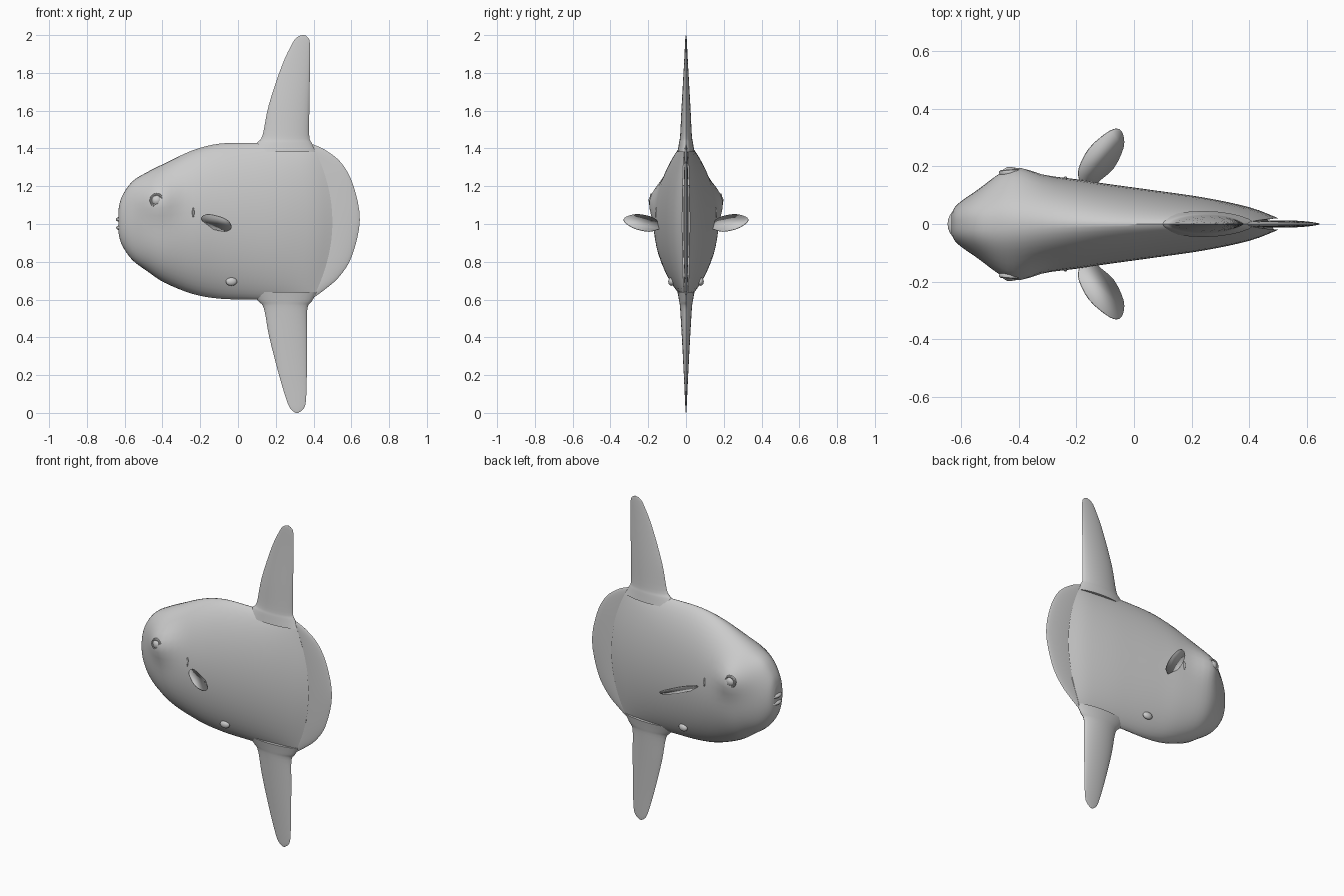
import bpy
import bmesh
import math
from mathutils import Vector

cube = bpy.data.objects.get("Cube")
if cube:
    bpy.data.objects.remove(cube, do_unlink=True)

skin = bpy.data.materials.new("grey skin")
skin.use_nodes = True
GREY = (0.6, 0.6, 0.6, 1)
skin.diffuse_color = GREY
skin.node_tree.nodes["Principled BSDF"].inputs["Base Color"].default_value = GREY


def finish(name, bm, angle=40):
    bmesh.ops.recalc_face_normals(bm, faces=bm.faces)
    mesh = bpy.data.meshes.new(name)
    bm.to_mesh(mesh)
    bm.free()
    mesh.materials.append(skin)
    ob = bpy.data.objects.new(name, mesh)
    bpy.context.collection.objects.link(ob)
    bpy.ops.object.select_all(action="DESELECT")
    ob.select_set(True)
    bpy.context.view_layer.objects.active = ob
    bpy.ops.object.shade_smooth_by_angle(angle=math.radians(angle))
    return ob


def resample(rows, steps):
    """Smooth curve through a table of stations."""
    rows = [Vector(r) for r in rows]
    out = []
    for i in range(len(rows) - 1):
        a, b = rows[i], rows[i + 1]
        before, after = rows[max(i - 1, 0)], rows[min(i + 2, len(rows) - 1)]
        for s in range(steps):
            t = s / steps
            out.append(0.5 * (2 * a + (b - before) * t
                              + (2 * before - 5 * a + 4 * b - after) * t ** 2
                              + (3 * a - before - 3 * b + after) * t ** 3))
    return out + [rows[-1]]


def loft(name, rings, angle=40):
    bm = bmesh.new()
    loops = [[bm.verts.new(p) for p in ring] for ring in rings]
    n = len(loops[0])
    for a, b in zip(loops, loops[1:]):
        for k in range(n):
            bm.faces.new((a[k], a[(k + 1) % n], b[(k + 1) % n], b[k]))
    bm.faces.new(loops[0])
    bm.faces.new(loops[-1])
    return finish(name, bm, angle)


def ellipsoid(name, centre, radii, tilt=0):
    bm = bmesh.new()
    bmesh.ops.create_uvsphere(bm, u_segments=20, v_segments=12, radius=1)
    for v in bm.verts:
        v.co = Vector(c * r for c, r in zip(v.co, radii))
    ob = finish(name, bm)
    ob.location = centre
    ob.rotation_euler.z = tilt
    return ob


# Body: x, rearward bow, top, bottom, half width, section power
stations = [
    (-0.632, 0, 1.08, 0.95, 0.035, 0.7),
    (-0.615, 0, 1.145, 0.89, 0.065, 0.75),
    (-0.56, 0, 1.225, 0.81, 0.105, 0.8),
    (-0.48, 0, 1.275, 0.75, 0.15, 0.9),
    (-0.39, 0, 1.32, 0.69, 0.17, 1.0),
    (-0.24, 0, 1.39, 0.63, 0.16, 1.15),
    (-0.1, 0, 1.425, 0.605, 0.14, 1.25),
    (0.06, 0, 1.43, 0.6, 0.118, 1.3),
    (0.2, 0.04, 1.428, 0.598, 0.092, 1.3),
    (0.32, 0.08, 1.425, 0.598, 0.058, 1.2),
    (0.395, 0.105, 1.415, 0.605, 0.02, 0.8),
]


def body_ring(row, n=48):
    x, bow, top, bottom, w, power = row
    ring = []
    for k in range(n):
        a = 2 * math.pi * k / n
        s = math.sin(a)
        z = (top + bottom) / 2 + (top - bottom) / 2 * math.cos(a)
        y = w * abs(s) ** power
        # Brow and cheek swelling around the eyes
        y += 0.045 * abs(s) * math.exp(-((x + 0.42) / 0.09) ** 2 - ((z - 1.14) / 0.1) ** 2)
        ring.append((x + bow * s * s, math.copysign(y, s) if abs(s) > 1e-6 else 0, z))
    return ring


loft("body", [body_ring(r) for r in resample(stations, 4)])


def fin(name, rows, n=24):
    """Upright fin from rows of height, front x, back x, half thickness."""
    rings = []
    for z, x0, x1, h in resample(rows, 4):
        ring = []
        for k in range(n):
            a = 2 * math.pi * k / n
            s = math.sin(a)
            ring.append((x0 + (x1 - x0) * (1 - math.cos(a)) / 2, h * s * abs(s) ** 0.3, z))
        rings.append(ring)
    loft(name, rings)


fin("dorsal_fin", [
    (1.38, 0.06, 0.42, 0.045), (1.43, 0.1, 0.39, 0.037), (1.47, 0.13, 0.377, 0.031),
    (1.63, 0.163, 0.378, 0.023), (1.84, 0.233, 0.381, 0.011), (1.96, 0.29, 0.38, 0.005),
    (1.99, 0.315, 0.368, 0.003), (2.0, 0.34, 0.35, 0.001)])
fin("anal_fin", [
    (0.64, 0.06, 0.42, 0.045), (0.59, 0.11, 0.39, 0.036), (0.55, 0.138, 0.367, 0.031),
    (0.4, 0.166, 0.366, 0.022), (0.19, 0.22, 0.364, 0.011), (0.06, 0.26, 0.359, 0.005),
    (0.02, 0.28, 0.345, 0.003), (0.0, 0.305, 0.318, 0.001)])
fin("tail_fin", [
    (0.6, 0.34, 0.385, 0.003), (0.65, 0.33, 0.455, 0.008), (0.72, 0.34, 0.535, 0.01),
    (0.83, 0.36, 0.603, 0.012), (1.02, 0.37, 0.645, 0.013), (1.2, 0.36, 0.612, 0.012),
    (1.32, 0.34, 0.55, 0.01), (1.39, 0.33, 0.465, 0.008), (1.42, 0.34, 0.4, 0.003)])

# Lips
ellipsoid("upper_lip", (-0.6, 0, 1.024), (0.046, 0.055, 0.018))
ellipsoid("lower_lip", (-0.6, 0, 0.98), (0.045, 0.055, 0.018))

# Pectoral fin outline in plan, for the left side
leaf = [(-0.175, 0.13), (-0.19, 0.155), (-0.19, 0.195), (-0.155, 0.262), (-0.095, 0.315),
        (-0.058, 0.33), (-0.039, 0.312), (-0.037, 0.265), (-0.07, 0.195), (-0.12, 0.15),
        (-0.14, 0.13)]

for side, label in ((1, "left"), (-1, "right")):
    # Leaf-shaped sheet, sloping down to the rear and up to the tip
    bm = bmesh.new()
    bm.faces.new([bm.verts.new((x, side * y, 1.005 - 0.67 * (x + 0.105) + 0.51 * (y - 0.237)))
                  for x, y in resample(leaf, 3)])
    sheet = finish(label + "_pectoral_fin", bm)
    thick = sheet.modifiers.new("thickness", "SOLIDIFY")
    thick.thickness = 0.004
    thick.offset = 0

    # Eyeball with a raised eyelid ring
    ellipsoid(label + "_eye", (-0.43, side * 0.172, 1.125), (0.03, 0.026, 0.03))
    rings = []
    for i in range(24):
        a = 2 * math.pi * i / 24
        rings.append([])
        for k in range(8):
            b = 2 * math.pi * k / 8
            r = 0.031 + 0.007 * math.cos(b)
            rings[-1].append((r * math.cos(a), 0.009 * math.sin(b), r * math.sin(a)))
    lid = loft(label + "_eyelid", rings + rings[:1])
    lid.location = (-0.43, side * 0.18, 1.125)
    lid.rotation_euler.z = side * 0.08

    # Gill slit rim and small belly ridge
    ellipsoid(label + "_gill", (-0.237, side * 0.157, 1.06), (0.006, 0.008, 0.028))
    ellipsoid(label + "_belly_ridge", (-0.035, side * 0.078, 0.695),
              (0.03, 0.016, 0.022), side * -0.1)
